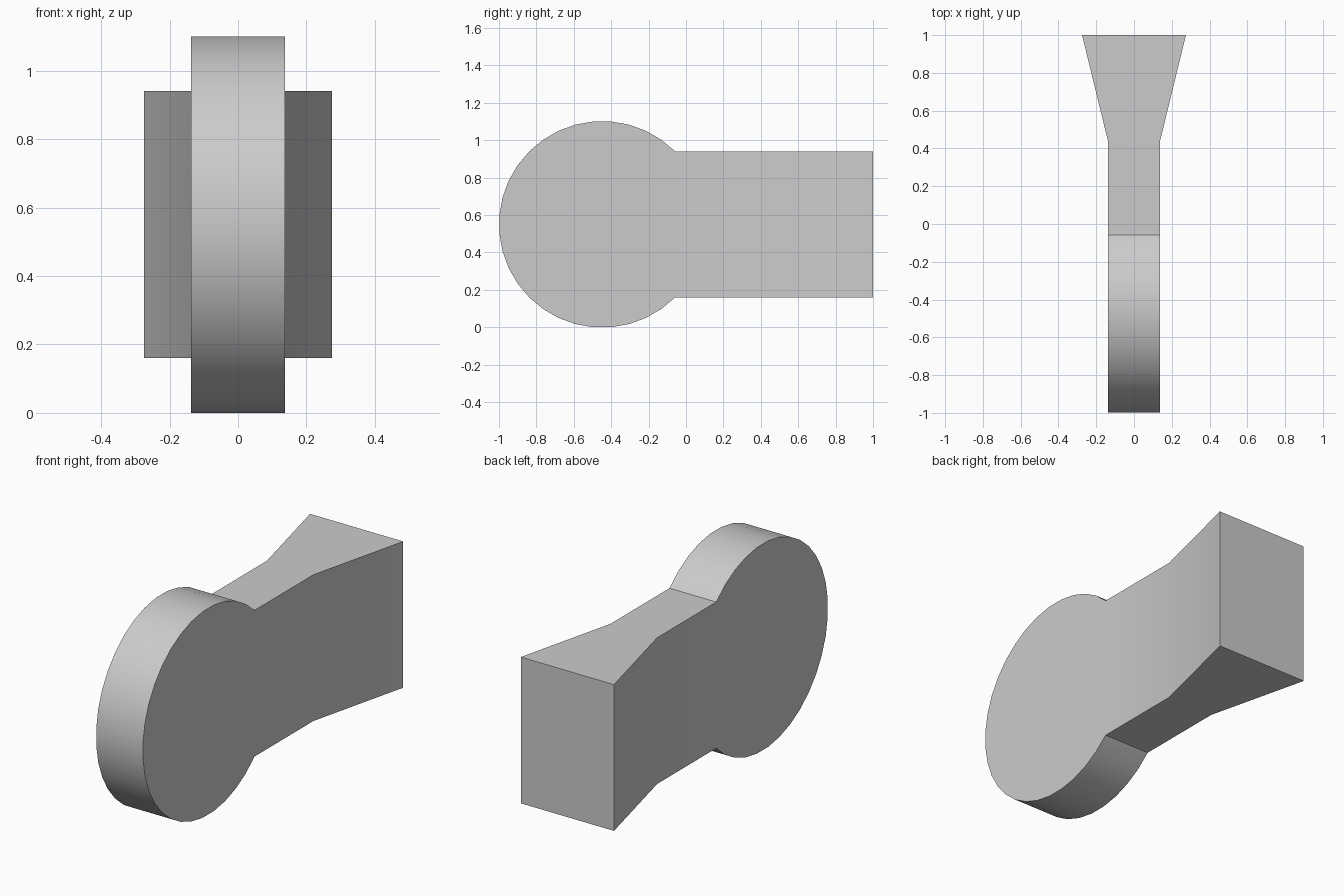
import bpy, bmesh, math

cube = bpy.data.objects.get("Cube")
if cube:
    bpy.data.objects.remove(cube, do_unlink=True)

grey = bpy.data.materials.new("plain_grey")
grey.use_nodes = True
colour = (0.6, 0.6, 0.6, 1)
grey.diffuse_color = colour
grey.node_tree.nodes["Principled BSDF"].inputs["Base Color"].default_value = colour

# Main dimensions
RADIUS, CENTRE_Y, CENTRE_Z = 0.552, -0.448, 0.55
SEGMENTS = 27
HALF_THICK, HALF_END = 0.138, 0.275
FLARE_Y, END_Y = 0.44, 1.0

# Side outline: round head open at the back, running into the straight neck
outline = []
for i in range(SEGMENTS + 1):
    a = math.radians(45 + 270 * i / SEGMENTS)
    outline.append((CENTRE_Y + RADIUS * math.cos(a), CENTRE_Z + RADIUS * math.sin(a)))
top_z, bottom_z = outline[0][1], outline[-1][1]
outline += [(FLARE_Y, bottom_z), (FLARE_Y, top_z)]

bm = bmesh.new()
sides = []
for s in (-1, 1):
    body = [bm.verts.new((s * HALF_THICK, y, z)) for y, z in outline]
    end = [bm.verts.new((s * HALF_END, END_Y, z)) for z in (bottom_z, top_z)]
    head = body[:-2]
    # Flat head, neck panel and flared panel
    bm.faces.new(head)
    bm.faces.new((head[0], head[-1], body[-2], body[-1]))
    bm.faces.new((body[-1], body[-2], end[0], end[1]))
    sides.append(head + [body[-2]] + end + [body[-1]])

# Rim, neck edges and end face join the two sides
left, right = sides
for i in range(len(left)):
    j = (i + 1) % len(left)
    bm.faces.new((left[i], left[j], right[j], right[i]))
bmesh.ops.recalc_face_normals(bm, faces=bm.faces)

mesh = bpy.data.meshes.new("round_head_with_flared_neck")
bm.to_mesh(mesh)
bm.free()
mesh.materials.append(grey)
body = bpy.data.objects.new("round_head_with_flared_neck", mesh)
bpy.context.collection.objects.link(body)

# Smooth rim with crisp corners
bpy.ops.object.select_all(action='DESELECT')
body.select_set(True)
bpy.context.view_layer.objects.active = body
bpy.ops.object.shade_smooth_by_angle(angle=math.radians(30))
